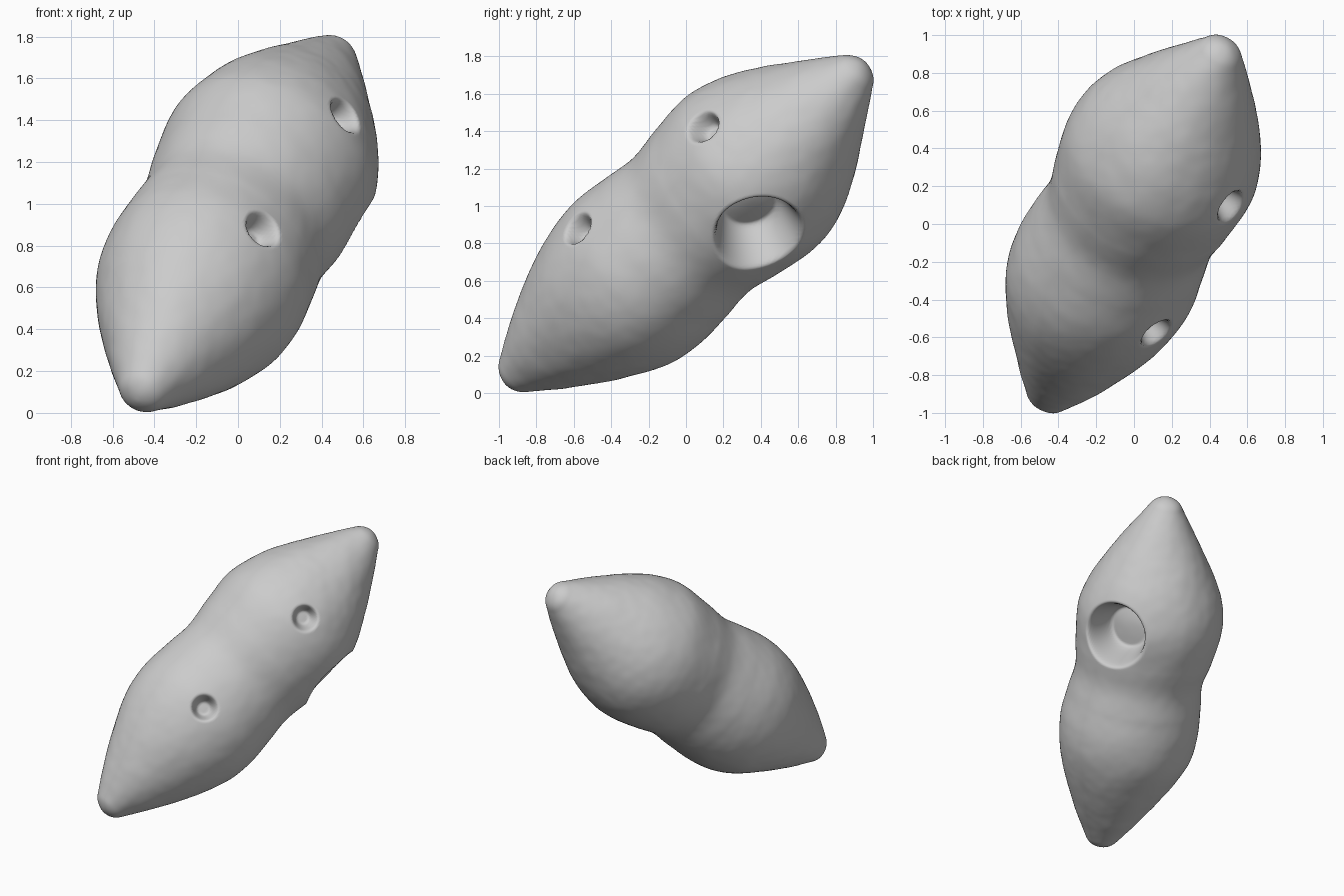
import bpy, math
from mathutils import Vector, noise

cube = bpy.data.objects.get("Cube")
if cube:
    bpy.data.objects.remove(cube, do_unlink=True)

# Body frame: long axis, finger-hole side, mouth-hole side
axis = Vector((0.3525, 0.701, 0.62)).normalized()
front = Vector((0.62, -0.64, 0.40))
front = (front - axis * front.dot(axis)).normalized()
side = axis.cross(front)
centre = Vector((0, 0, 0.905))

# Lobed spindle: position on axis, radius to front, to back, to the sides
END, END_R = 1.234, 0.137
SLOPE = math.radians(61)
cap_t, cap_r = END + END_R * math.cos(SLOPE), END_R * math.sin(SLOPE)
STATIONS = [
    (-cap_t, cap_r, cap_r, cap_r), (-1.10, .235, .255, .245),
    (-.82, .36, .42, .395), (-.60, .43, .52, .48), (-.40, .46, .545, .507),
    (-.20, .445, .53, .495), (0, .425, .505, .48), (.20, .46, .545, .505),
    (.45, .49, .57, .53), (.62, .46, .545, .497), (.80, .39, .46, .425),
    (1.10, .235, .26, .25), (cap_t, cap_r, cap_r, cap_r),
]


def slopes(i):
    """Rate of change of each radius at a station."""
    a, b = STATIONS[max(0, i - 1)], STATIONS[min(len(STATIONS) - 1, i + 1)]
    return [(q - p) / (b[0] - a[0]) for p, q in zip(a[1:], b[1:])]


def spline(step):
    """Hermite samples through the stations."""
    rows = []
    for i, (a, b) in enumerate(zip(STATIONS, STATIONS[1:])):
        h = b[0] - a[0]
        n = math.ceil(h / step)
        for s in range(n):
            u = s / n
            w = u * u * (3 - 2 * u)
            radii = [p + (q - p) * w + h * u * (1 - u) * (m * (1 - u) - k * u)
                     for p, q, m, k in zip(a[1:], b[1:], slopes(i), slopes(i + 1))]
            rows.append((a[0] + h * u, *radii))
    return rows + [STATIONS[-1]]


# Pits: position on axis, direction, inner radius, outer radius, depth
PITS = [(-.38, (front - side * 0.10).normalized(), .04, .10, .11),
        (.565, (front + side * 0.06).normalized(), .04, .10, .11),
        (.42, (side + front * 0.08).normalized(), .14, .25, .28)]


def press_pits(p):
    q = p.copy()
    for t, direction, inner, outer, depth in PITS:
        rel = p - axis * t
        height = rel.dot(direction)
        dist = (rel - direction * height).length
        if height > 0 and dist < outer:
            u = max(0, (dist - inner) / (outer - inner))
            q -= direction * depth * (1 - u * u * (3 - 2 * u))
    return q


def surface_point(t, r_front, r_back, r_side, angle):
    c, s = math.cos(angle), math.sin(angle)
    p = axis * t + front * c * (r_front if c > 0 else r_back) + side * s * r_side
    rough = noise.noise(p * 5) * 0.005 + noise.noise(p * 13) * 0.002
    return centre + press_pits(p * (1 + rough))


# Rings: lower rounded end, lobes, upper rounded end
SEGMENTS = 224
CAP_RINGS = 10
cap = []
for j in range(1, CAP_RINGS):
    theta = SLOPE * (1 - j / CAP_RINGS)
    r = END_R * math.sin(theta)
    cap.append((END + END_R * math.cos(theta), r, r, r))
rings = [(-t, *r) for t, *r in reversed(cap)] + spline(0.012) + cap
verts = [surface_point(*row, 2 * math.pi * k / SEGMENTS)
         for row in rings for k in range(SEGMENTS)]
faces = []
for i in range(len(rings) - 1):
    for k in range(SEGMENTS):
        a, b = i * SEGMENTS + k, i * SEGMENTS + (k + 1) % SEGMENTS
        faces.append((a, b, b + SEGMENTS, a + SEGMENTS))

# Each end closes on a single tip vertex
low, high = len(verts), len(verts) + 1
verts += [centre - axis * (END + END_R), centre + axis * (END + END_R)]
last = (len(rings) - 1) * SEGMENTS
for k in range(SEGMENTS):
    n = (k + 1) % SEGMENTS
    faces += [(low, n, k), (high, last + k, last + n)]

mesh = bpy.data.meshes.new("clay_body")
mesh.from_pydata(verts, [], faces)
body = bpy.data.objects.new("clay_body", mesh)
bpy.context.collection.objects.link(body)

# Plain grey clay
clay = bpy.data.materials.new("grey_clay")
clay.use_nodes = True
colour = (0.6, 0.6, 0.6, 1)
clay.diffuse_color = colour
clay.node_tree.nodes["Principled BSDF"].inputs["Base Color"].default_value = colour
mesh.materials.append(clay)
mesh.polygons.foreach_set("use_smooth", [True] * len(mesh.polygons))
mesh.update()
